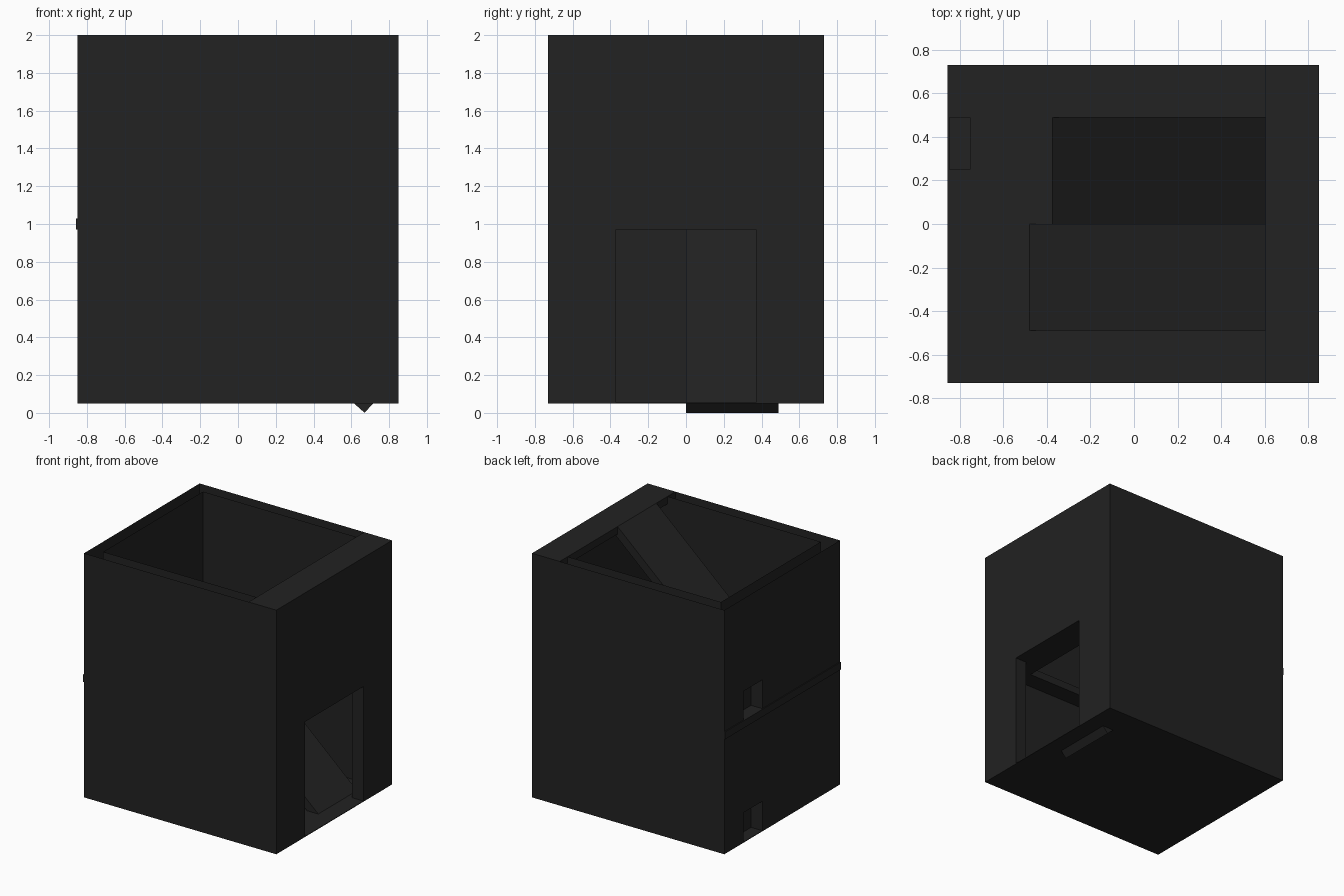
import bpy, bmesh
from mathutils import Vector

old = bpy.data.objects.get("Cube")
if old:
    bpy.data.objects.remove(old, do_unlink=True)

mat = bpy.data.materials.new("charcoal")
mat.use_nodes = True
colour = (0.016, 0.016, 0.016, 1)
mat.diffuse_color = colour
mat.node_tree.nodes["Principled BSDF"].inputs["Base Color"].default_value = colour

# Overall sizes
X, Y, T = 0.85, 0.73, 0.10          # half width, half depth, wall thickness
BASE, MID, TOP, SLAB = 0.05, 1.03, 2.0, 0.06
HOLE_L, HOLE_R, HOLE_Y = -0.375, 0.605, 0.49


def finish(name, bm):
    mesh = bpy.data.meshes.new(name)
    bm.to_mesh(mesh)
    bm.free()
    mesh.materials.append(mat)
    obj = bpy.data.objects.new(name, mesh)
    bpy.context.collection.objects.link(obj)
    return obj


def quad(bm, points, facing):
    face = bm.faces.new([bm.verts.new(p) for p in points])
    face.normal_update()
    if face.normal.dot(Vector(facing)) < 0:
        face.normal_flip()


def panel(bm, axis, pos, half, facing, openings=()):
    """Upright sheet across an axis, with rectangular openings (a0, a1, z0, z1)."""
    cuts = sorted({-half, half, *[v for o in openings for v in o[:2]]})
    levels = sorted({BASE, TOP, *[v for o in openings for v in o[2:]]})
    normal = (facing, 0, 0) if axis == "x" else (0, facing, 0)
    for a, b in zip(cuts, cuts[1:]):
        for c, d in zip(levels, levels[1:]):
            m, n = (a + b) / 2, (c + d) / 2
            if any(o[0] < m < o[1] and o[2] < n < o[3] for o in openings):
                continue
            ring = [(a, c), (b, c), (b, d), (a, d)]
            quad(bm, [(pos, u, z) if axis == "x" else (u, pos, z) for u, z in ring], normal)


def reveal(bm, x0, x1, opening):
    """Sides, sill and head lining an opening through the wall."""
    a, b, c, d = opening
    for y, f in ((a, 1), (b, -1)):
        quad(bm, [(x0, y, c), (x1, y, c), (x1, y, d), (x0, y, d)], (0, f, 0))
    for z, f in ((c, 1), (d, -1)):
        quad(bm, [(x0, a, z), (x1, a, z), (x1, b, z), (x0, b, z)], (0, 0, f))


def box(name, x0, x1, y0, y1, z0, z1):
    bm = bmesh.new()
    bmesh.ops.create_cube(bm, size=1)
    for v in bm.verts:
        v.co = Vector((x1 if v.co.x > 0 else x0,
                       y1 if v.co.y > 0 else y0,
                       z1 if v.co.z > 0 else z0))
    return finish(name, bm)


# Front and back walls: an outer and an inner sheet, open along the top
for name, s in (("front_wall", -1), ("back_wall", 1)):
    bm = bmesh.new()
    panel(bm, "y", s * Y, X, s)
    panel(bm, "y", s * (Y - T), X - T, -s)
    finish(name, bm)

# Doorway wall
door = (-0.37, 0.37, BASE, MID - SLAB)
bm = bmesh.new()
panel(bm, "x", X, Y, 1, [door])
panel(bm, "x", X - T, Y - T, -1, [door])
reveal(bm, X - T, X, door)
finish("doorway_wall", bm)

# Niche wall: shallow square recesses on each storey
niches = [(0.25, 0.49, BASE, 0.29), (0.25, 0.49, MID, 1.26)]
bm = bmesh.new()
panel(bm, "x", -X, Y, -1, niches)
panel(bm, "x", -X + T, Y - T, 1)
for n in niches:
    reveal(bm, -X, -X + T, n)
finish("niche_wall", bm)

# Floors: ground, middle ring around the stairwell, top landing
box("ground_floor", -X, X, -Y, Y, BASE, BASE + 0.005)
box("middle_floor_right", -X - 0.007, HOLE_L, -Y, Y, MID - SLAB, MID)
box("middle_floor_left", HOLE_R, X, -Y, Y, MID - SLAB, MID)
box("middle_floor_front", HOLE_L, HOLE_R, -Y, -HOLE_Y, MID - SLAB, MID)
box("middle_floor_back", HOLE_L, HOLE_R, HOLE_Y, Y, MID - SLAB, MID)
box("top_landing", HOLE_R, X, -Y, Y, TOP - SLAB, TOP)


def ramp(name, low, high, y0, y1, thick=0.067):
    """Sloping slab whose upper surface runs from low to high (x, z)."""
    low, high = Vector(low), Vector(high)
    along = (high - low).normalized()
    down = Vector((along.y, -along.x))
    if down.y > 0:
        down = -down
    section = [low, high, high + down * thick, low + down * thick]
    bm = bmesh.new()
    face = bm.faces.new([bm.verts.new((p.x, y0, p.y)) for p in section])
    out = bmesh.ops.extrude_face_region(bm, geom=[face])
    moved = [g for g in out["geom"] if isinstance(g, bmesh.types.BMVert)]
    bmesh.ops.translate(bm, verts=moved, vec=(0, y1 - y0, 0))
    bmesh.ops.recalc_face_normals(bm, faces=bm.faces)
    finish(name, bm)


# Two ramps side by side, rising in opposite directions
ramp("lower_ramp", (0.715, BASE), (HOLE_L, MID), 0, HOLE_Y)
ramp("upper_ramp", (-0.48, MID), (HOLE_R, TOP), -HOLE_Y, 0)
